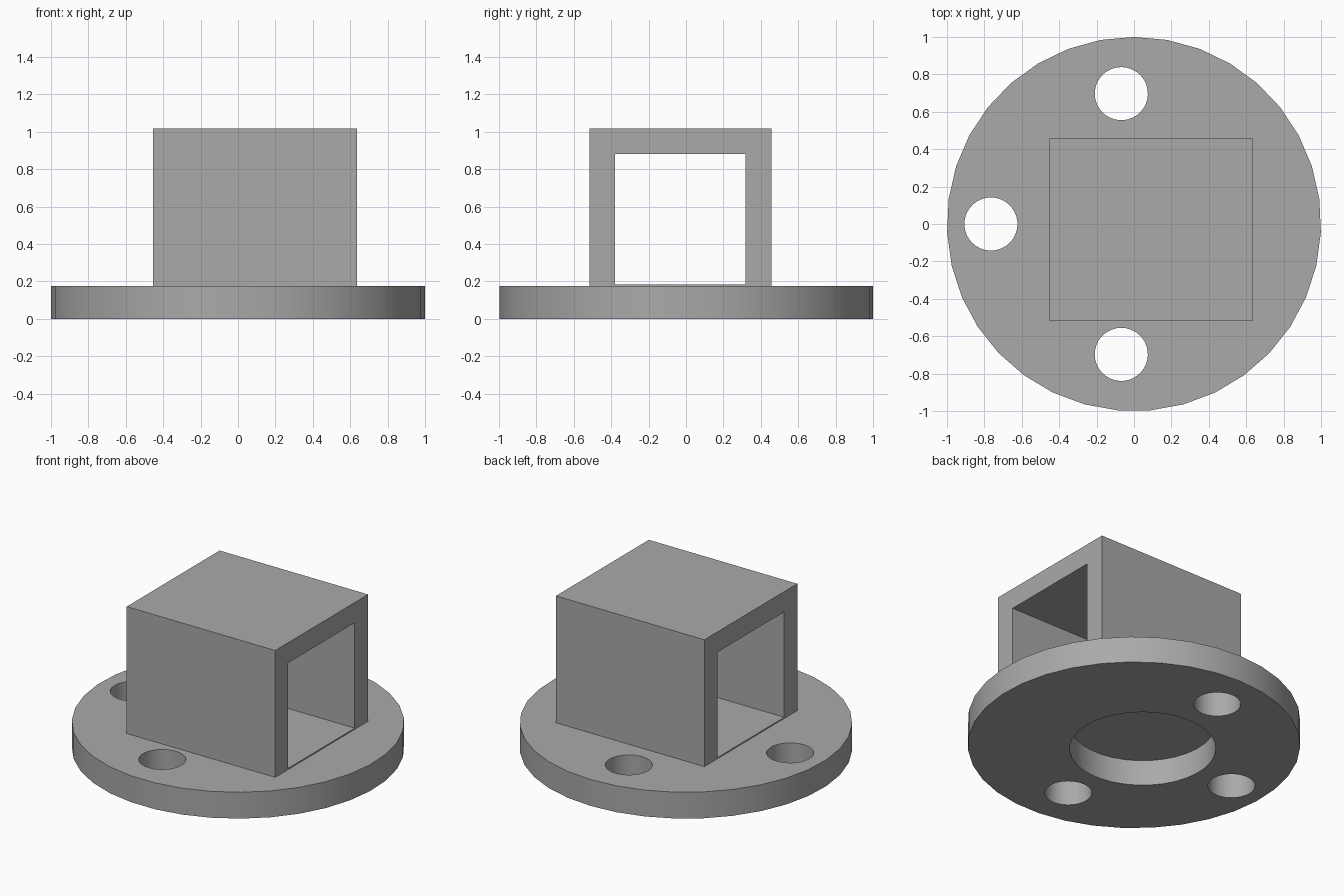
import bpy, bmesh
from math import cos, sin, pi

cube = bpy.data.objects.get("Cube")
if cube:
    bpy.data.objects.remove(cube, do_unlink=True)

grey = bpy.data.materials.new("plain grey")
grey.use_nodes = True
GREY = (0.4, 0.4, 0.4, 1)
grey.diffuse_color = GREY
grey.node_tree.nodes["Principled BSDF"].inputs["Base Color"].default_value = GREY


def disc(name, centre, radius, bottom, top, sides):
    """Solid cylinder with its first corner pointing to the back."""
    bm = bmesh.new()
    ring = []
    for i in range(sides):
        a = pi / 2 + 2 * pi * i / sides
        ring.append(bm.verts.new((centre[0] + radius * cos(a),
                                  centre[1] + radius * sin(a), bottom)))
    face = bm.faces.new(ring)
    return extrude(name, bm, face, (0, 0, top - bottom))


def block(name, low, high):
    """Box between two opposite corners."""
    bm = bmesh.new()
    (x0, y0, z0), (x1, y1, z1) = low, high
    face = bm.faces.new([bm.verts.new(p) for p in
                         ((x0, y0, z0), (x1, y0, z0), (x1, y1, z0), (x0, y1, z0))])
    return extrude(name, bm, face, (0, 0, z1 - z0))


def extrude(name, bm, face, offset):
    out = bmesh.ops.extrude_face_region(bm, geom=[face], use_keep_orig=True)
    moved = [v for v in out["geom"] if isinstance(v, bmesh.types.BMVert)]
    bmesh.ops.translate(bm, verts=moved, vec=offset)
    bmesh.ops.recalc_face_normals(bm, faces=bm.faces)
    mesh = bpy.data.meshes.new(name)
    bm.to_mesh(mesh)
    bm.free()
    mesh.materials.append(grey)
    obj = bpy.data.objects.new(name, mesh)
    bpy.context.collection.objects.link(obj)
    return obj


def cut(target, cutter):
    """Cut one shape out of another and remove the cutter."""
    mod = target.modifiers.new("cut", "BOOLEAN")
    mod.operation = "DIFFERENCE"
    mod.solver = "EXACT"
    mod.object = cutter
    bpy.context.view_layer.objects.active = target
    bpy.ops.object.modifier_apply(modifier=mod.name)
    bpy.data.objects.remove(cutter, do_unlink=True)


# Round base plate
HUB_X, PLATE_TOP = -0.068, 0.175
base = disc("base_plate", (0, 0), 1, 0, PLATE_TOP, 35)

# Three bolt holes around the hub
for angle in (pi / 2, pi, 3 * pi / 2):
    spot = (HUB_X + 0.697 * cos(angle), 0.697 * sin(angle))
    cut(base, disc("bolt_hole", spot, 0.142, -0.1, 0.3, 35))

# Round recess in the underside
cut(base, disc("hub_recess", (HUB_X, 0), 0.44, -0.1, 0.17, 35))

# Square sleeve, open at both sides
sleeve = block("square_sleeve", (-0.455, -0.517, 0.173), (0.635, 0.457, 1.017))
cut(sleeve, block("sleeve_opening", (-1, -0.38, 0.183), (1, 0.317, 0.882)))

# Smooth curved walls, sharp corners
bpy.ops.object.select_all(action="DESELECT")
for obj in (base, sleeve):
    obj.select_set(True)
bpy.context.view_layer.objects.active = base
bpy.ops.object.shade_smooth_by_angle(angle=pi / 6)
